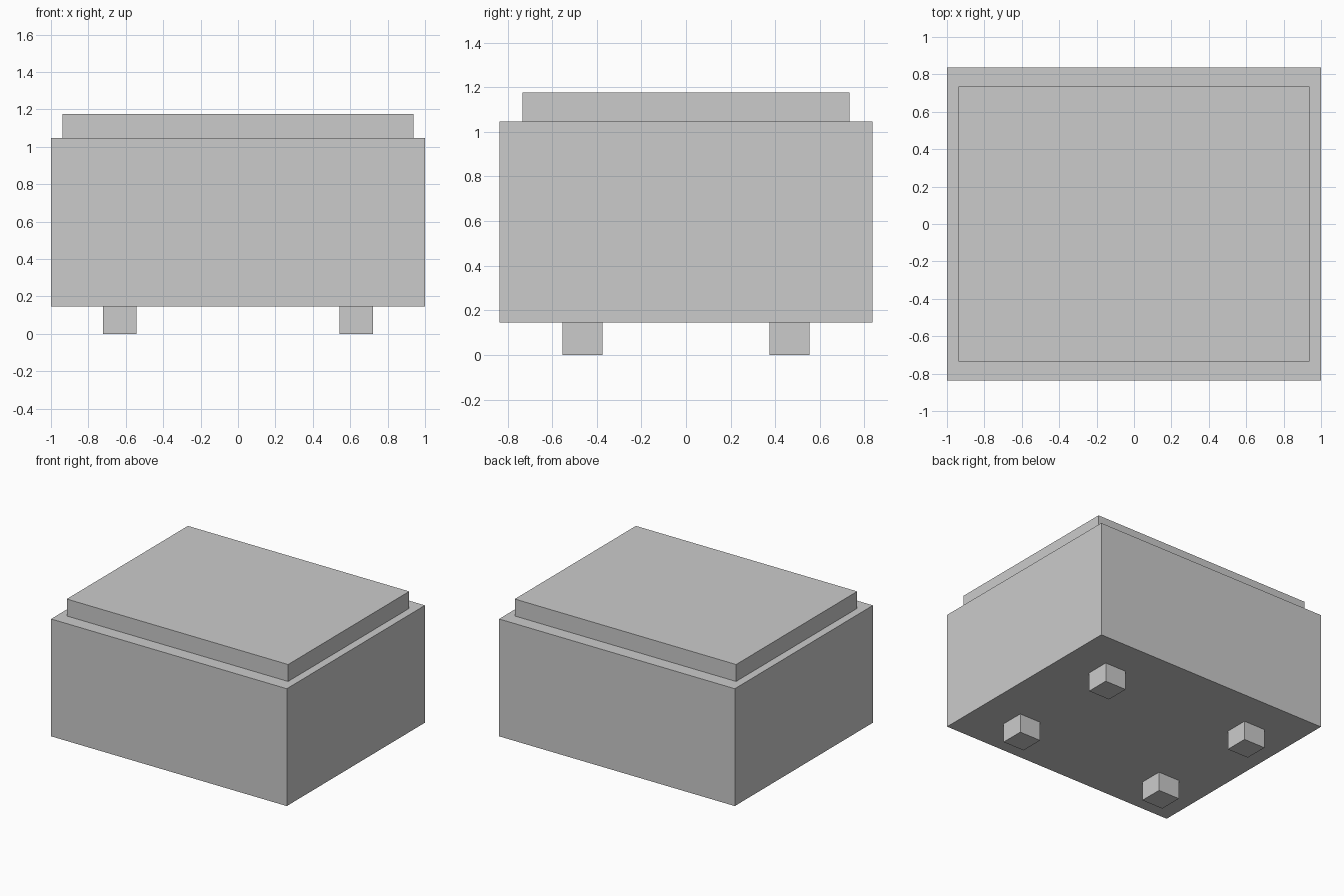
import bpy

if "Cube" in bpy.data.objects:
    bpy.data.objects.remove(bpy.data.objects["Cube"])


def box(name, centre, size):
    bpy.ops.mesh.primitive_cube_add(size=1, location=centre)
    obj = bpy.context.object
    obj.name = name
    obj.scale = size
    bpy.ops.object.transform_apply(location=False, rotation=False, scale=True)
    return obj


BODY_BOTTOM, BODY_TOP, LID_TOP = 0.146, 1.046, 1.176

# Main body
box("body", (0, 0, (BODY_BOTTOM + BODY_TOP) / 2), (2.0, 1.674, BODY_TOP - BODY_BOTTOM))

# Inset top slab
box("top_slab", (0, 0, (BODY_TOP + LID_TOP) / 2), (1.878, 1.468, LID_TOP - BODY_TOP))

# Four square feet
for side, x in (("left", -0.632), ("right", 0.632)):
    for end, y in (("front", -0.464), ("back", 0.464)):
        box(f"{end}_{side}_foot", (x, y, BODY_BOTTOM / 2), (0.181, 0.181, BODY_BOTTOM))
